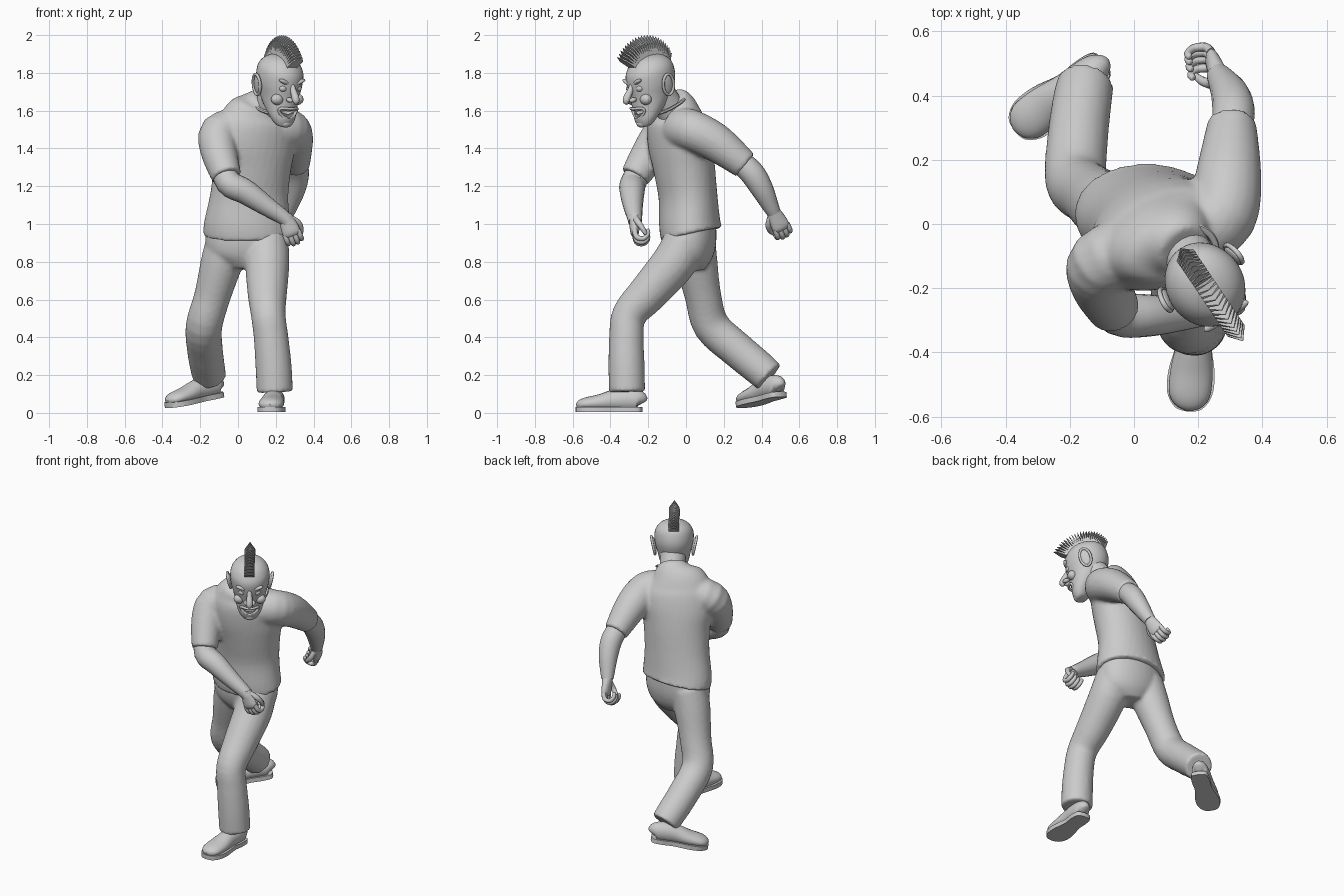
import bpy, bmesh
from math import sin, cos, pi, radians
from mathutils import Vector, Matrix

if "Cube" in bpy.data.objects:
    bpy.data.objects.remove(bpy.data.objects["Cube"])

grey = bpy.data.materials.new("plain grey")
grey.use_nodes = True
grey.diffuse_color = (0.6, 0.6, 0.6, 1)
grey.node_tree.nodes["Principled BSDF"].inputs["Base Color"].default_value = (0.6, 0.6, 0.6, 1)


def spline(pts, steps, closed=False):
    """Smooth curve through tuples of equal length."""
    n, out = len(pts), []
    for i in range(n if closed else n - 1):
        pick = (lambda k: pts[k % n]) if closed else (lambda k: pts[min(max(k, 0), n - 1)])
        a, b, c, d = pick(i - 1), pick(i), pick(i + 1), pick(i + 2)
        for s in range(steps):
            t = s / steps
            out.append([q + t * (r - p) / 2 + t * t * (p - 2.5 * q + 2 * r - e / 2)
                        + t ** 3 * (1.5 * (q - r) + (e - p) / 2)
                        for p, q, r, e in zip(a, b, c, d)])
    return out if closed else out + [list(pts[-1])]


def loft(bm, pts, ref=(1, 0, 0), n=20, steps=4, flat=False, closed=False):
    """Tube through (x, y, z, radius[, second radius[, yaw]])."""
    pts = [tuple(p) + ((p[3],) if len(p) < 5 else ()) for p in pts]
    path = spline([p if len(p) > 5 else p + (0,) for p in pts], steps, closed)
    rings, m = [], len(path)
    for i, (x, y, z, ru, rv, yaw) in enumerate(path):
        ahead = path[(i + 1) % m] if closed else path[min(i + 1, m - 1)]
        behind = path[i - 1] if closed else path[max(i - 1, 0)]
        t = Vector((0, 0, 1)) if flat else (Vector(ahead[:3]) - Vector(behind[:3])).normalized()
        u = Matrix.Rotation(radians(yaw), 3, "Z") @ Vector(ref)
        u = (u - u.dot(t) * t).normalized()
        v = t.cross(u)
        rings.append([bm.verts.new(Vector((x, y, z)) + u * ru * cos(2 * pi * k / n)
                                   + v * rv * sin(2 * pi * k / n)) for k in range(n)])
    for i in range(m if closed else m - 1):
        a, b = rings[i], rings[(i + 1) % m]
        for k in range(n):
            bm.faces.new((a[k], a[(k + 1) % n], b[(k + 1) % n], b[k]))
    if not closed:
        bm.faces.new(rings[0])
        bm.faces.new(rings[-1])


def ball(bm, loc, scale, rot=0):
    bmesh.ops.create_uvsphere(bm, u_segments=20, v_segments=12, radius=1,
                              matrix=Matrix.Translation(loc) @ Matrix.Rotation(rot, 4, "Y")
                              @ Matrix.Diagonal((*scale, 1)))


def finish(bm, name, matrix=None, blend=0, angle=40):
    bmesh.ops.recalc_face_normals(bm, faces=bm.faces)
    me = bpy.data.meshes.new(name)
    bm.to_mesh(me)
    bm.free()
    me.materials.append(grey)
    me.polygons.foreach_set("use_smooth", [True] * len(me.polygons))
    me.set_sharp_from_angle(angle=radians(angle))
    ob = bpy.data.objects.new(name, me)
    bpy.context.scene.collection.objects.link(ob)
    if matrix:
        ob.matrix_world = matrix
    if blend:  # fuse overlapping volumes into one skin
        r = ob.modifiers.new("fuse", "REMESH")
        r.mode, r.voxel_size, r.use_smooth_shade = "VOXEL", blend, True
        s = ob.modifiers.new("soften", "SMOOTH")
        s.factor, s.iterations = 0.5, 6
    return ob


# Shirt: twisted torso and two sleeves
bm = bmesh.new()
loft(bm, [(.05, .03, .945, .235, .165, -3), (.05, .02, 1.0, .23, .163, 0), (.06, .01, 1.15, .208, .155, 8),
          (.075, -.01, 1.3, .21, .16, 15), (.085, -.03, 1.42, .23, .16, 22), (.1, -.045, 1.52, .225, .148, 24),
          (.11, -.05, 1.58, .19, .125, 24), (.135, -.06, 1.63, .125, .105, 26),
          (.155, -.08, 1.665, .08, .08, 28)], n=32)
loft(bm, [(0, -.08, 1.5, .11), (-.1, -.12, 1.48, .107), (-.1, -.19, 1.38, .097), (-.06, -.27, 1.25, .08)],
     ref=(0, 1, 0))
loft(bm, [(.2, -.02, 1.5, .115), (.275, .03, 1.495, .11), (.295, .16, 1.43, .102), (.305, .315, 1.31, .076)])
finish(bm, "shirt", blend=.011)

# Trousers: pelvis and two striding legs
bm = bmesh.new()
loft(bm, [(.045, .02, 1.0, .215, .14), (.045, .02, .9, .218, .14), (.045, .02, .82, .19, .12),
          (.04, .02, .76, .1, .08)], n=32)
loft(bm, [(.15, 0, .92, .115), (.155, -.06, .8, .118), (.155, -.2, .635, .105), (.16, -.3, .52, .092),
          (.175, -.315, .4, .092), (.188, -.315, .25, .096), (.195, -.312, .11, .096)])
loft(bm, [(-.05, .04, .92, .115), (-.085, .055, .8, .112), (-.135, .09, .62, .097), (-.18, .135, .46, .097),
          (-.175, .27, .335, .095), (-.16, .39, .235, .092), (-.15, .44, .19, .088)])
finish(bm, "trousers", blend=.011)

# Arms, neck and collar
bm = bmesh.new()
loft(bm, [(-.09, -.22, 1.33, .06), (-.05, -.278, 1.22, .069), (.04, -.285, 1.17, .066), (.15, -.28, 1.095, .052),
          (.24, -.272, 1.035, .04), (.265, -.27, 1.01, .036)], ref=(0, 1, 0))
finish(bm, "right_arm")
bm = bmesh.new()
loft(bm, [(.3, .26, 1.35, .06), (.31, .345, 1.275, .066), (.3, .4, 1.19, .06), (.275, .445, 1.1, .045),
          (.262, .465, 1.06, .037)])
finish(bm, "left_arm")
bm = bmesh.new()
loft(bm, [(.14, -.05, 1.55, .085), (.165, -.09, 1.62, .078), (.195, -.14, 1.7, .08), (.21, -.16, 1.76, .08)])
finish(bm, "neck")
bm = bmesh.new()
collar = Matrix.Translation((.165, -.09, 1.63)) @ Matrix.Rotation(radians(28), 4, "Z") @ Matrix.Rotation(radians(30), 4, "X")
loft(bm, [(.092 * cos(a * pi / 6), .092 * sin(a * pi / 6), 0, .009, .012) for a in range(12)],
     ref=(0, 0, 1), n=8, closed=True)
finish(bm, "collar", collar)


def hand(name, wrist, d, palm, thumb_sign):
    """Half closed hand: d runs to the knuckles, palm is where the fingers curl."""
    d = Vector(d).normalized()
    p = Vector(palm)
    p = (p - p.dot(d) * d).normalized()
    s = d.cross(p) * thumb_sign
    at = lambda a, b, c, *r: (*(Vector(wrist) + a * d + b * p + c * s), *r)
    bm = bmesh.new()
    loft(bm, [at(-.01, 0, 0, .035, .032), at(.035, 0, 0, .044, .028), at(.085, 0, 0, .048, .023),
              at(.105, 0, 0, .036, .012)], ref=s)
    for i in range(4):
        o = (i - 1.5) * .025
        k = .01 * (1 if i in (1, 2) else 0)
        loft(bm, [at(.085, 0, o, .014), at(.125 + k, .01, o, .014), at(.135 + k, .045, o, .013),
                  at(.11 + k, .07, o, .012), at(.085 + k, .07, o, .01), at(.08 + k, .069, o, .004)],
             ref=s, n=10, steps=3)
    loft(bm, [at(.015, .005, .025, .018), at(.05, .02, .052, .017), at(.085, .042, .055, .014),
              at(.11, .058, .045, .01), at(.115, .06, .042, .004)], ref=p, n=10, steps=3)
    finish(bm, name, angle=70)


hand("right_hand", (.252, -.272, 1.035), (.35, 0, -.9), (0, 1, 0), 1)
hand("left_hand", (.262, .465, 1.06), (-.2, .45, -.9), (-1, -.1, -.1), -1)


def shoe(name, heel, forward):
    """Rounded upper on a wider flat sole, built along local y."""
    f = Vector(forward).normalized()
    side = f.cross((0, 0, 1)).normalized()
    m = Matrix((side, f, side.cross(f))).transposed().to_4x4()
    m.translation = heel
    bm = bmesh.new()
    loft(bm, [(0, .005, .045, .02, .03), (0, .02, .06, .046, .055), (0, .08, .066, .054, .062),
              (0, .15, .062, .056, .057), (0, .23, .05, .066, .044), (0, .3, .043, .064, .035),
              (0, .335, .036, .045, .026), (0, .35, .032, .015, .012)])
    finish(bm, name + "_upper", m)
    bm = bmesh.new()
    half = spline([(.005, 0), (.045, .012), (.056, .07), (.054, .14), (.072, .23), (.07, .3), (.042, .345),
                   (.005, .355)], 4)
    rim = [(x, y) for x, y in half] + [(-x, y) for x, y in reversed(half)]
    face = bm.faces.new([bm.verts.new((x, y, 0)) for x, y in rim])
    top = bmesh.ops.extrude_face_region(bm, geom=[face])["geom"]
    bmesh.ops.translate(bm, verts=[v for v in top if isinstance(v, bmesh.types.BMVert)], vec=(0, 0, .028))
    finish(bm, name + "_sole", m)


shoe("left_shoe", (.2, -.23, .004), (-.09, -1, 0))
shoe("right_shoe", (-.09, .505, .085), (-.285, -.215, -.06))

# Head: turned to its left and bowed, built facing local -y
head = (Matrix.Translation((.215, -.18, 1.77)) @ Matrix.Rotation(radians(34), 4, "Z")
        @ Matrix.Rotation(radians(15), 4, "X"))
bm = bmesh.new()
loft(bm, [(0, -.115, -.233, .015, .012), (0, -.105, -.225, .045, .036), (0, -.088, -.19, .07, .062),
          (0, -.055, -.14, .088, .092), (0, -.025, -.08, .102, .118), (0, -.01, -.02, .117, .135),
          (0, -.005, .04, .12, .135), (0, 0, .08, .106, .118), (0, 0, .11, .076, .085),
          (0, 0, .126, .036, .04), (0, 0, .13, .004, .004)], n=36, flat=True)
skull = finish(bm, "head", head)

# Mouth opening cut into the head
bm = bmesh.new()
ball(bm, (0, -.145, -.15), (.054, .045, .028))
cutter = finish(bm, "mouth_cutter", head)
cutter.hide_render = True
cut = skull.modifiers.new("mouth", "BOOLEAN")
cut.operation, cut.object, cut.solver = "DIFFERENCE", cutter, "EXACT"
bpy.context.view_layer.update()
skull.data = bpy.data.meshes.new_from_object(skull.evaluated_get(bpy.context.evaluated_depsgraph_get()))
skull.modifiers.clear()
bpy.data.objects.remove(cutter)

# Nose, brows, cheeks, chin and lips
bm = bmesh.new()
loft(bm, [(0, -.125, .01, .012), (0, -.15, -.025, .016), (0, -.178, -.055, .02), (0, -.19, -.075, .018),
          (0, -.186, -.09, .006)], n=16)
ball(bm, (0, -.128, -.212), (.032, .022, .022))
for s in (-1, 1):
    ball(bm, (s * .02, -.16, -.075), (.016, .022, .013))
    ball(bm, (s * .045, -.126, .014), (.04, .016, .012), s * -.35)
    ball(bm, (s * .064, -.108, -.085), (.034, .03, .03))
lip = [(.056 * cos(a * pi / 8), .029 * sin(a * pi / 8)) for a in range(16)]
loft(bm, [(x, -.15 + 7 * x * x + z * .3 - z * .6, -.153 + z + 5 * x * x, .008) for x, z in lip],
     ref=(0, 1, 0.01), n=8, steps=2, closed=True)
finish(bm, "face_features", head, angle=80)

bm = bmesh.new()
for s in (-1, 1):
    ball(bm, (s * .046, -.119, -.022), (.023, .021, .019))
finish(bm, "eyes", head)

# Ears: shell with a raised rim
bm = bmesh.new()
for s in (-1, 1):
    ball(bm, (s * .122, .006, -.035), (.012, .034, .055), s * .2)
    loft(bm, [(s * (.128 + .012 * sin(a)), .01 + .034 * cos(a), -.035 + .056 * sin(a), .008)
              for a in [k * pi / 5 for k in range(10)]], n=8, steps=2, closed=True)
finish(bm, "ears", head, angle=80)

# Teeth: two curved rows
bm = bmesh.new()
for row in (-1, 1):
    for i in range(8):
        x = (i - 3.5) * .0115
        bmesh.ops.create_cube(bm, size=1, matrix=Matrix.Translation(
            (x, -.138 + 9 * x * x, -.15 + row * .016 + 4 * x * x)) @ Matrix.Diagonal((.0105, .01, .017, 1)))
finish(bm, "teeth", head)

# Mohawk: fan of pointed blades over the crown
bm = bmesh.new()
count = 24
for i in range(count):
    t = i / (count - 1)
    a = radians(42 + 106 * t)
    out, along = Vector((0, -cos(a), sin(a))), Vector((0, sin(a), cos(a)))
    tip = .25 - .02 * t - .045 * t ** 3
    outline = [(-.03, .1), (.03, .1), (.032, tip - .045), (0, tip), (-.032, tip - .045)]
    front, back = [[bm.verts.new(Vector((x, 0, 0)) + out * r + along * side * (.008 if r < .12 else .004 if x else .001))
                    for x, r in outline] for side in (-1, 1)]
    bm.faces.new(front)
    bm.faces.new(back[::-1])
    for k in range(5):
        bm.faces.new((front[k], front[k - 1], back[k - 1], back[k]))
finish(bm, "mohawk", head, angle=5)
